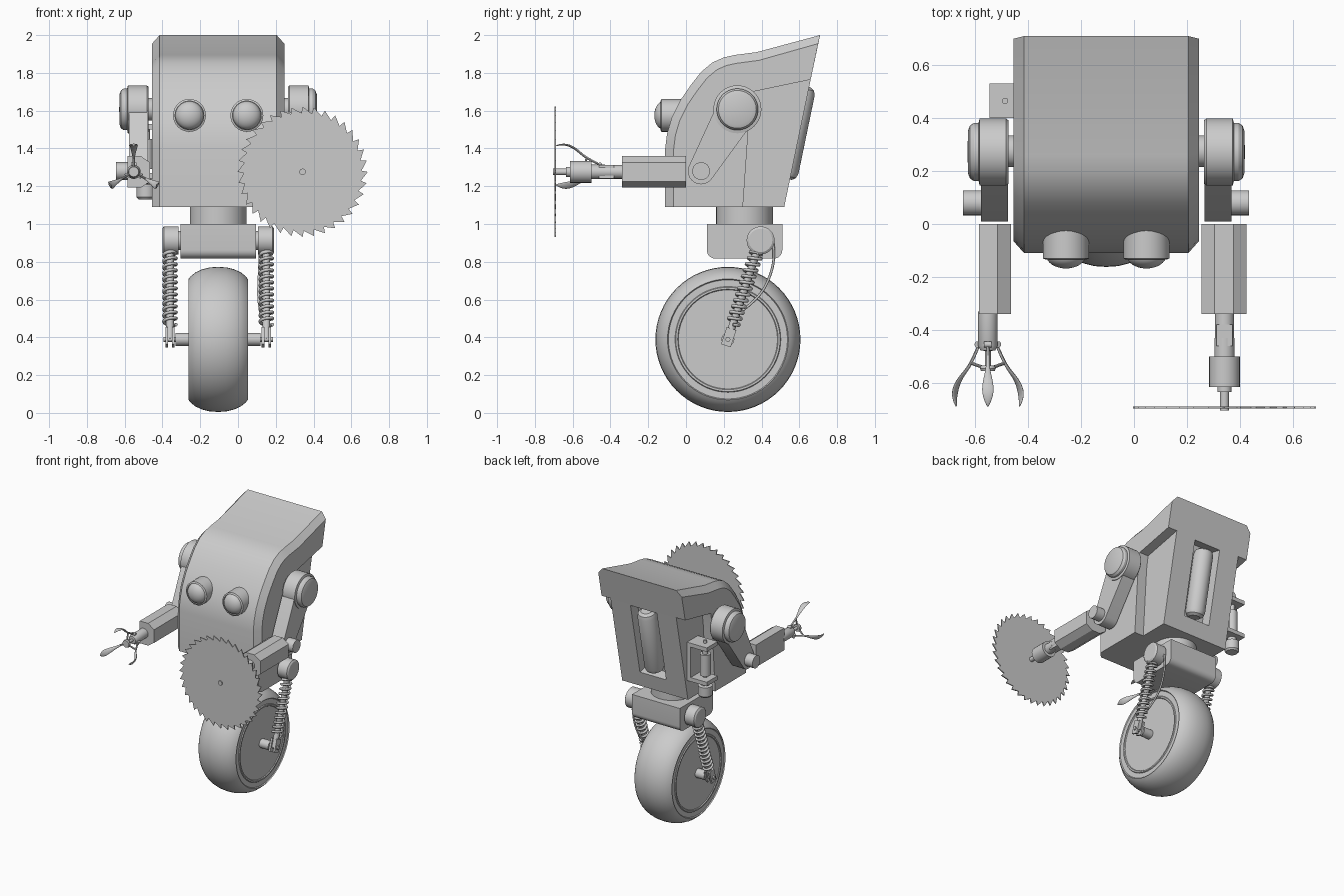
import bpy, bmesh
from math import sin, cos, pi, radians, atan2
from mathutils import Vector, Matrix

if "Cube" in bpy.data.objects:
    bpy.data.objects.remove(bpy.data.objects["Cube"])

grey = bpy.data.materials.new("plain grey")
grey.use_nodes = True
grey.diffuse_color = (0.6, 0.6, 0.6, 1)
grey.node_tree.nodes["Principled BSDF"].inputs["Base Color"].default_value = (0.6, 0.6, 0.6, 1)
CX = -0.105  # middle plane of the body


def activate(ob):
    bpy.ops.object.select_all(action='DESELECT')
    ob.select_set(True)
    bpy.context.view_layer.objects.active = ob


def finish(name, bm, smooth=True):
    bmesh.ops.remove_doubles(bm, verts=bm.verts, dist=1e-5)
    bmesh.ops.recalc_face_normals(bm, faces=bm.faces)
    me = bpy.data.meshes.new(name)
    bm.to_mesh(me)
    bm.free()
    ob = bpy.data.objects.new(name, me)
    bpy.context.collection.objects.link(ob)
    me.materials.append(grey)
    if smooth:
        activate(ob)
        bpy.ops.object.shade_smooth_by_angle(angle=radians(32))
    return ob


def loft(name, rings, cap=True, smooth=True):
    bm = bmesh.new()
    loops = [[bm.verts.new(p) for p in ring] for ring in rings]
    n = len(loops[0])
    for a, b in zip(loops, loops[1:]):
        for i in range(n):
            bm.faces.new((a[i], a[(i + 1) % n], b[(i + 1) % n], b[i]))
    if cap:
        bm.faces.new(loops[0])
        bm.faces.new(loops[-1])
    return finish(name, bm, smooth)


def prism(name, pts, axis, a, b, smooth=True):
    place = (lambda p, t: (t, p[0], p[1])) if axis == 'x' else (lambda p, t: (p[0], t, p[1]))
    return loft(name, [[place(p, t) for p in pts] for t in (a, b)], smooth=smooth)


def lathe(name, profile, origin, axis, seg=32):
    q = Vector(axis).to_track_quat('Z', 'Y')
    rings = [[Vector(origin) + q @ Vector((r * cos(2 * pi * i / seg), r * sin(2 * pi * i / seg), t))
              for i in range(seg)] for r, t in profile]
    return loft(name, rings, cap=False)


def rod(name, p, q, r, seg=24):
    d = Vector(q) - Vector(p)
    return lathe(name, [(0, 0), (r, 0), (r, d.length), (0, d.length)], p, d, seg)


def box(name, lo, hi):
    return prism(name, [(lo[1], lo[2]), (hi[1], lo[2]), (hi[1], hi[2]), (lo[1], hi[2])],
                 'x', lo[0], hi[0], False)


def wire(name, pts, r, kind='POLY'):
    cu = bpy.data.curves.new(name, 'CURVE')
    cu.dimensions = '3D'
    cu.bevel_depth, cu.bevel_resolution, cu.use_fill_caps = r, 1, True
    sp = cu.splines.new(kind)
    sp.points.add(len(pts) - 1)
    for pt, co in zip(sp.points, pts):
        pt.co = (*co, 1)
    if kind == 'NURBS':
        sp.use_endpoint_u = True
    ob = bpy.data.objects.new(name, cu)
    bpy.context.collection.objects.link(ob)
    cu.materials.append(grey)
    activate(ob)
    bpy.ops.object.convert(target='MESH')
    bpy.ops.object.shade_smooth()


def cut(ob, cutter):
    mod = ob.modifiers.new("cut", 'BOOLEAN')
    mod.operation, mod.solver, mod.object = 'DIFFERENCE', 'EXACT', cutter
    activate(ob)
    bpy.ops.object.modifier_apply(modifier=mod.name)
    bpy.data.objects.remove(cutter)


# Body: side profile with chamfered front and top edges
front = [(-.11, 1.09), (-.11, 1.4), (-.1, 1.48), (-.075, 1.565), (-.03, 1.655), (.025, 1.735),
         (.08, 1.805), (.14, 1.855), (.2, 1.882), (.26, 1.895), (.375, 1.91), (.71, 2.0)]
back = [(.66, 1.765), (.52, 1.09)]
inset = []
for i, p in enumerate(front):
    d = Vector(front[min(i + 1, len(front) - 1)]) - Vector(front[max(i - 1, 0)])
    d.normalize()
    inset.append((p[0] + d.y * .045, p[1] - d.x * .045))
inset[-1] = (.7, 1.955)
rings = [[(CX + dx, y, z) for y, z in pts + back]
         for dx, pts in ((-.35, inset), (-.31, front), (.31, front), (.35, inset))]
body = loft("body", rings)
recess = [(.295, 1.0), (.337, 1.6), (.353, 1.7), (.9, 1.815), (.9, 1.0)]
for s in (-1, 1):
    cut(body, prism("recess_cutter", recess, 'x', CX + s * .275, CX + s * .5))

# Back slot with a rounded canister
tilt = Matrix.Translation((CX, .601, 1.48)) @ Matrix.Rotation(-atan2(.14, .675), 4, 'X')
slot = box("slot_cutter", (-.11, -.08, -.28), (.11, .15, .28))
slot.data.transform(tilt)
cut(body, slot)
activate(body)
bpy.ops.object.shade_smooth_by_angle(angle=radians(32))
can = lathe("back_canister", [(0, -.25), (.04, -.25), (.06, -.235), (.068, -.21), (.068, .21),
                              (.06, .235), (.04, .25), (0, .25)], (0, -.03, 0), (0, 0, 1))
can.data.transform(tilt)

# Eyes
for s in (-1, 1):
    x = CX + s * .152
    lathe("eye_socket", [(0, 0), (.087, 0), (.087, .13), (.076, .135), (.076, .12), (0, .12)],
          (x, 0, 1.575), (0, -1, 0))
    lathe("eye_ball", [(.075 * cos(a * pi / 16), .05 * sin(a * pi / 16)) for a in range(9)],
          (x, -.118, 1.575), (0, -1, 0))

# Neck and hip block with rounded lower edges
rod("neck", (CX, .31, .98), (CX, .31, 1.12), .15, 48)
corners = [(.11, 1.0)]
for cy, start in ((.155, 180), (.465, 270)):
    corners += [(cy + .045 * cos(radians(start + a)), .862 + .045 * sin(radians(start + a)))
                for a in range(0, 91, 15)]
prism("hip_block", corners + [(.51, 1.0)], 'x', CX - .2, CX + .2)

# Wheel
half = [(0, .15), (.262, .15), (.266, .156), (.276, .156), (.28, .15), (.315, .15), (.32, .157),
        (.335, .145), (.355, .12), (.371, .085), (.381, .045), (.384, 0)]
lathe("wheel", half + [(r, -t) for r, t in half[-2::-1]], (CX, .222, .389), (1, 0, 0), 64)
rod("axle", (CX - .225, .222, .389), (CX + .225, .222, .389), .034)

# Suspension on both sides
for s in (-1, 1):
    x = CX + s * .255
    rod("hip_joint_neck", (CX + s * .19, .395, .913), (CX + s * .22, .395, .913), .05)
    lathe("hip_joint", [(0, .21), (.074, .21), (.074, .288), (.062, .296), (0, .296)],
          (CX, .395, .913), (s, 0, 0))
    top, low = Vector((x, .395, .913)), Vector((x, .222, .389))
    d = low - top
    rod("shock_rod", top, low, .02, 16)
    rod("shock_cap", top + d * .1, top + d * .14, .036)
    side = d.normalized().cross(Vector((1, 0, 0)))
    turns, steps = 12, 14
    coil = []
    for i in range(turns * steps + 1):
        a = 2 * pi * i / steps
        coil.append(top + d * (.12 + .73 * i / (turns * steps))
                    + Vector((.033 * cos(a), 0, 0)) + side * .033 * sin(a))
    wire("shock_spring", coil, .009)
    for k in (-.018, .018):
        fork = box("shock_fork", (k - .007, -.027, -.035), (k + .007, .027, .06))
        fork.data.transform(Matrix.Translation(low) @ Matrix.Rotation(-atan2(.173, .524), 4, 'X'))
    rod("fork_pin", low - Vector((.035, 0, 0)), low + Vector((.035, 0, 0)), .013, 12)
wire("cable", [(.12, .46, .9), (.115, .475, .82), (.11, .44, .69), (.105, .38, .6), (.12, .27, .52)],
     .007, 'NURBS')

# Arms: shoulder, tapered link, elbow
tilt_arm = atan2(1.28 - 1.607, .08 - .272)
link = [(.272 + .108 * cos(tilt_arm + pi / 2 + pi * i / 12),
         1.607 + .108 * sin(tilt_arm + pi / 2 + pi * i / 12)) for i in range(13)]
link += [(.08 + .07 * cos(tilt_arm - pi / 2 + pi * i / 12),
          1.28 + .07 * sin(tilt_arm - pi / 2 + pi * i / 12)) for i in range(13)]
for s in (-1, 1):
    rod("shoulder_shaft", (CX + s * .25, .275, 1.607), (CX + s * .38, .275, 1.607), .06)
    lathe("shoulder", [(0, .37), (.12, .37), (.127, .378), (.127, .478), (.11, .482), (.11, .5),
                       (.1, .515), (.08, .522), (0, .524)], (CX, .272, 1.607), (s, 0, 0), 40)
    prism("upper_arm", link, 'x', CX + s * .371, CX + s * .473)
    rod("elbow_pin", (CX + s * .4, .08, 1.28), (CX + s * .54, .08, 1.28), .047)
    outer = .53 if s > 0 else .48
    slope = .05 if s > 0 else 0
    fore = [(.41, 1.192), (outer - slope, 1.192), (outer, 1.226), (outer, 1.325),
            (outer - slope, 1.36), (.41, 1.36), (.36, 1.325), (.36, 1.226)]
    prism("forearm", [(CX + s * u, z) for u, z in fore], 'y', -.34, 0, False)

# Saw arm end
SX, SZ = .342, 1.276
rod("saw_wrist", (SX, -.33, SZ), (SX, -.43, SZ), .036)
box("saw_hinge", (SX - .03, -.46, SZ - .036), (SX + .03, -.38, SZ + .036))
rod("saw_wrist_front", (SX, -.43, SZ), (SX, -.5, SZ), .038)
rod("saw_motor", (SX, -.5, SZ), (SX, -.615, SZ), .058)
rod("saw_shaft_collar", (SX, -.61, SZ), (SX, -.635, SZ), .027)
rod("saw_shaft", (SX, -.63, SZ), (SX, -.705, SZ), .017)
teeth, blade = 36, []
for i in range(teeth):
    for r, off in ((.345, 0), (.312, .12)):
        a = 2 * pi * (i + off) / teeth
        blade.append((SX + r * cos(a), SZ + r * sin(a)))
prism("saw_blade", blade, 'y', -.697, -.689, False)

# Gripper with three leaf fingers
GX = -.552
lathe("gripper_wrist", [(0, 0), (.037, 0), (.037, .13), (.028, .148), (0, .15)],
      (GX, -.33, SZ), (0, -1, 0))
rod("gripper_rod", (GX, -.47, SZ), (GX, -.555, SZ), .011, 12)
lathe("gripper_hub", [(0, 0), (.026, 0), (.03, .01), (.026, .02), (0, .02)], (GX, -.535, SZ), (0, -1, 0))
path = [(.035, -.45, .009), (.06, -.5, .009), (.085, -.545, .01), (.125, -.585, .026),
        (.145, -.63, .036), (.145, -.665, .022), (.138, -.692, .003)]
for k in range(3):
    spin = Matrix.Translation((GX, 0, SZ)) @ Matrix.Rotation(2 * pi * k / 3, 4, 'Y')
    rings = [[(-w, y, r), (0, y - .006, r - .007), (w, y, r), (0, y + .006, r + .007)] for r, y, w in path]
    finger = loft("finger", rings)
    finger.data.transform(spin)
    sub = finger.modifiers.new("round", 'SUBSURF')
    sub.levels = sub.render_levels = 2
    rod("finger_strut", spin @ Vector((0, -.545, .01)), spin @ Vector((0, -.525, .075)), .006, 10)
    rod("finger_hinge", spin @ Vector((-.014, -.455, .038)), spin @ Vector((.014, -.455, .038)), .012, 12)

# Side bracket with a vertical piston
BX, BY = -.487, .465
box("bracket_plate", (-.41, .4, 1.24), (-.375, .53, 1.53))
for z in (1.24, 1.5):
    box("bracket_flange", (-.545, .4, z), (-.375, .53, z + .03))
rod("piston_pin", (BX, BY, 1.22), (BX, BY, 1.55), .012, 12)
rod("piston", (BX, BY, 1.29), (BX, BY, 1.45), .038)
rod("piston_rod", (BX, BY, 1.45), (BX, BY, 1.5), .02, 16)
lathe("piston_foot", [(0, 0), (.04, 0), (.05, .012), (.05, .08), (.03, .085), (.03, .12), (0, .12)],
      (BX, BY, 1.13), (0, 0, 1))
